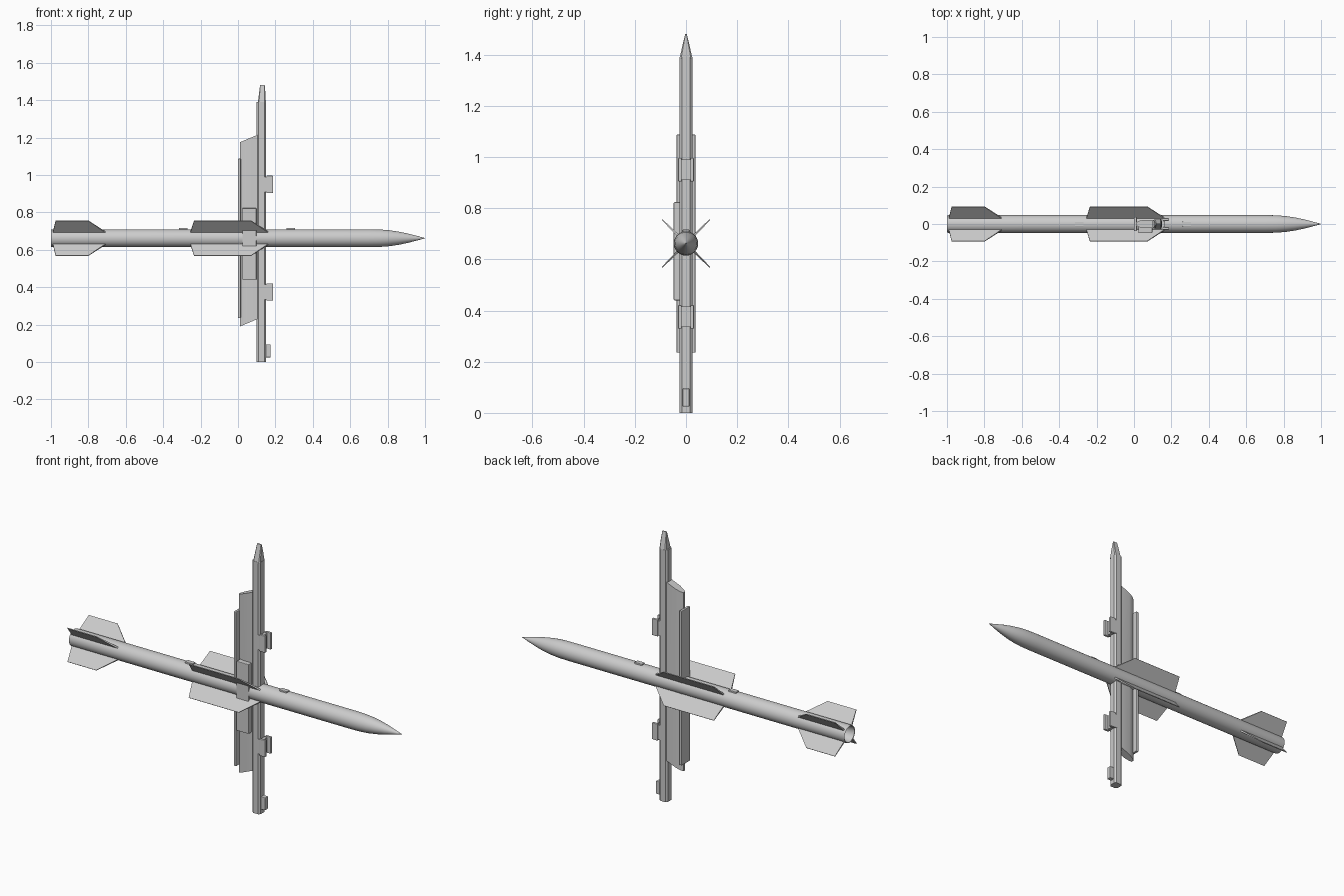
import bpy, bmesh
from math import cos, sin, pi, radians

if "Cube" in bpy.data.objects:
    bpy.data.objects.remove(bpy.data.objects["Cube"])

ZC = 0.662  # height of the long body's axis


def finish(name, bm, smooth=None):
    bmesh.ops.recalc_face_normals(bm, faces=bm.faces)
    me = bpy.data.meshes.new(name)
    bm.to_mesh(me)
    bm.free()
    ob = bpy.data.objects.new(name, me)
    bpy.context.collection.objects.link(ob)
    if smooth:
        bpy.ops.object.select_all(action='DESELECT')
        ob.select_set(True)
        bpy.context.view_layer.objects.active = ob
        bpy.ops.object.shade_smooth_by_angle(angle=radians(smooth))
    return ob


def loft(name, rings, smooth=None):
    """Skin equal-length rings of points and cap both ends."""
    bm = bmesh.new()
    vs = [[bm.verts.new(p) for p in r] for r in rings]
    n = len(vs[0])
    for a, b in zip(vs, vs[1:]):
        for i in range(n):
            j = (i + 1) % n
            bm.faces.new((a[i], a[j], b[j], b[i]))
    bm.faces.new(vs[0])
    bm.faces.new(vs[-1])
    return finish(name, bm, smooth)


def box(name, x0, x1, y0, y1, z0, z1, bevel=0.0):
    ob = loft(name, [[(x0, y0, z), (x1, y0, z), (x1, y1, z), (x0, y1, z)] for z in (z0, z1)])
    if bevel:
        m = ob.modifiers.new("bevel", 'BEVEL')
        m.width, m.segments = bevel, 2
    return ob


def section(x0, x1, hy, c, z):
    """Rectangle with chamfered corners in the xy plane."""
    return [(x0 + c, -hy, z), (x1 - c, -hy, z), (x1, -hy + c, z), (x1, hy - c, z),
            (x1 - c, hy, z), (x0 + c, hy, z), (x0, hy - c, z), (x0, -hy + c, z)]


# Long round body with pointed nose and hollow tail
profile = [(-0.90, 0.002), (-0.90, 0.03), (-0.998, 0.043), (-1.0, 0.046), (-0.99, 0.0475),
           (0.70, 0.0475), (0.76, 0.0465), (0.81, 0.0425), (0.86, 0.035),
           (0.91, 0.0245), (0.96, 0.0115), (0.99, 0.0035), (1.0, 0.0004)]
N = 40
loft("missile_body", [[(x, r * cos(2 * pi * i / N), ZC + r * sin(2 * pi * i / N))
                       for i in range(N)] for x, r in profile], 30)


# Crossed fins, thinning toward the tip
def fin(name, outline, ang):
    c, s = cos(ang), sin(ang)
    rings = []
    for side in (-1, 1):
        ring = []
        for x, r in outline:
            t = side * (0.0045 if r < 0.06 else 0.002)
            ring.append((x, r * c - t * s, ZC + r * s + t * c))
        rings.append(ring)
    loft(name, rings)


tail = [(-0.99, 0.043), (-0.975, 0.132), (-0.80, 0.132), (-0.705, 0.043)]
wing = [(-0.255, 0.043), (-0.235, 0.132), (0.07, 0.132), (0.165, 0.043)]
for k in range(4):
    a = pi / 4 + k * pi / 2
    fin(f"tail_fin_{k}", tail, a)
    fin(f"mid_fin_{k}", wing, a)

# Small lugs on top of the body
for k, x in enumerate((-0.292, 0.283)):
    box(f"body_lug_{k}", x - 0.023, x + 0.023, -0.013, 0.013, 0.70, 0.716, 0.002)

# Upright rail and its wedge tip
loft("rail", [section(0.10, 0.15, 0.025, 0.009, z) for z in (0.0, 1.39)], 30)
loft("rail_tip", [section(0.106, 0.149, 0.025, 0.006, 1.385),
                  section(0.112, 0.147, 0.014, 0.004, 1.435),
                  section(0.118, 0.143, 0.003, 0.001, 1.48)], 30)

# Pylon panel behind the rail, with slanted ends
xs = ((0.01, 0.007), (0.025, 0.016), (0.05, 0.022), (0.105, 0.022))
loft("pylon", [[(x, -h, 0.19 + 0.42 * (x - 0.01)), (x, h, 0.19 + 0.42 * (x - 0.01)),
                (x, h, 1.175 + 0.42 * (x - 0.01)), (x, -h, 1.175 + 0.42 * (x - 0.01))]
               for x, h in xs], 30)
box("rear_flange", 0.0, 0.015, -0.037, 0.037, 0.235, 1.087, 0.003)
box("side_box", 0.024, 0.098, -0.048, -0.015, 0.44, 0.823, 0.003)

# U-shaped hangers on the rail face
for k, z in enumerate((0.375, 0.95)):
    box(f"hanger_base_{k}", 0.14, 0.166, -0.026, 0.026, z - 0.04, z + 0.04)
    for s in (-1, 1):
        y0, y1 = sorted((s * 0.017, s * 0.031))
        box(f"hanger_wall_{k}_{'left' if s < 0 else 'right'}",
            0.152, 0.187, y0, y1, z - 0.046, z + 0.046, 0.003)
box("lower_lug", 0.145, 0.175, -0.013, 0.013, 0.025, 0.095, 0.003)
